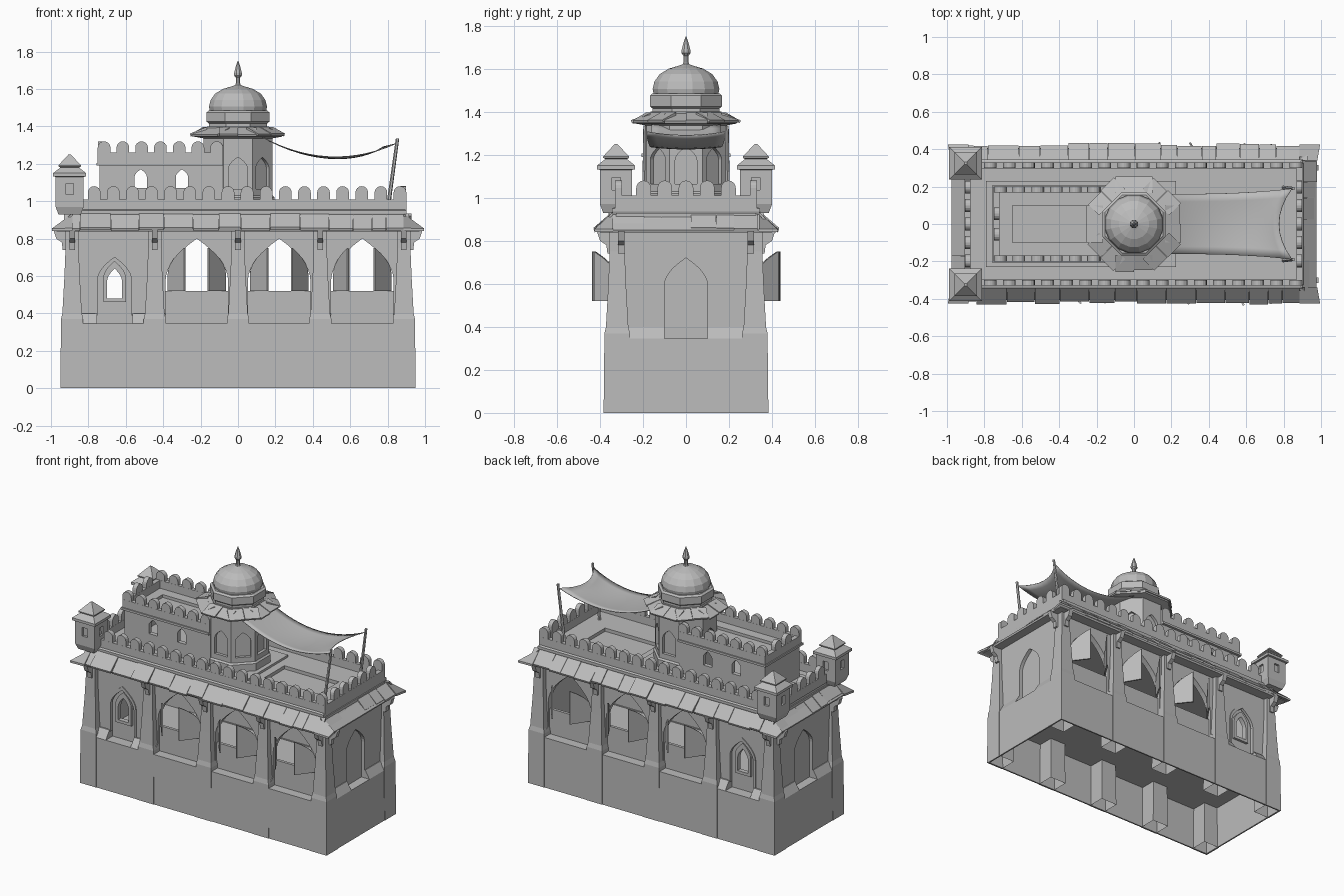
import bpy, bmesh, math, random
from mathutils import Matrix, Vector

random.seed(4)
if "Cube" in bpy.data.objects:
    bpy.data.objects.remove(bpy.data.objects["Cube"])

stone = bpy.data.materials.new("stone_grey")
stone.use_nodes = True
stone.diffuse_color = (0.5, 0.5, 0.5, 1)
stone.node_tree.nodes["Principled BSDF"].inputs["Base Color"].default_value = (0.5, 0.5, 0.5, 1)
SIDES = (-1, 1)


def make(name, bm):
    bmesh.ops.recalc_face_normals(bm, faces=bm.faces[:])
    mesh = bpy.data.meshes.new(name)
    bm.to_mesh(mesh)
    bm.free()
    mesh.materials.append(stone)
    obj = bpy.data.objects.new(name, mesh)
    bpy.context.collection.objects.link(obj)
    return obj


def loft(bm, rings):
    """Skin a stack of equal rings and cap both ends."""
    rows = [[bm.verts.new(p) for p in ring] for ring in rings]
    n = len(rows[0])
    for a, b in zip(rows, rows[1:]):
        for i in range(n):
            j = (i + 1) % n
            bm.faces.new((a[i], a[j], b[j], b[i]))
    bm.faces.new(rows[0][::-1])
    bm.faces.new(rows[-1])


def prism(bm, pts, depth, loc=(0, 0, 0), turn=0):
    """Polygon in local xz, thickened along local y, turned about z."""
    m = Matrix.Translation(loc) @ Matrix.Rotation(turn, 4, 'Z')
    loft(bm, [[m @ Vector((x, y, z)) for x, z in pts] for y in (-depth / 2, depth / 2)])


def tiers(bm, levels, cx=0, cy=0):
    """Stack of rectangles given as half width, half depth, height."""
    loft(bm, [[(cx + a * w, cy + b * d, z) for a, b in ((-1, -1), (1, -1), (1, 1), (-1, 1))]
              for w, d, z in levels])


def box(bm, x0, x1, y0, y1, z0, z1):
    w, d = (x1 - x0) / 2, (y1 - y0) / 2
    tiers(bm, [(w, d, z0), (w, d, z1)], x0 + w, y0 + d)


def lathe(bm, profile, n):
    """Flat-sided turned shape; radii are measured to the flats."""
    k = 1 / math.cos(math.pi / n)
    loft(bm, [[(r * k * math.cos((i + .5) * math.tau / n), r * k * math.sin((i + .5) * math.tau / n), z)
               for i in range(n)] for r, z in profile])


def arch(w, h, spring, steps=7):
    half = [(w / 2 * (1 - (i / steps) ** 1.9), spring + (h - spring) * i / steps) for i in range(steps + 1)]
    return [(-w / 2, 0), (w / 2, 0)] + half + [(-x, z) for x, z in half[-2::-1]]


def cut(targets, bm):
    cutter = make("cutter", bm)
    cutter.hide_render = True
    for obj in targets:
        mod = obj.modifiers.new("cut", 'BOOLEAN')
        mod.operation, mod.solver, mod.object = 'DIFFERENCE', 'EXACT', cutter
        dg = bpy.context.evaluated_depsgraph_get()
        mesh = bpy.data.meshes.new_from_object(obj.evaluated_get(dg))
        obj.modifiers.clear()
        obj.data = mesh
    bpy.data.objects.remove(cutter)


def solid(name, fn, *args):
    bm = bmesh.new()
    fn(bm, *args)
    return make(name, bm)


def cut_box(targets, *extent):
    bm = bmesh.new()
    box(bm, *extent)
    cut(targets, bm)


# Hollow plinth, flush with the pier feet, and the walls above
plinth = solid("plinth", tiers, [(.947, .38, 0), (.942, .376, .345), (.91, .335, .4)])
walls = solid("walls", box, -.905, .905, -.325, .325, .31, .93)
cut_box([plinth], -.937, .937, -.37, .37, -.1, .3)
cut_box([plinth, walls], -.86, .86, -.285, .285, .34, .9)

# Arcade openings, niches and small windows
BAYS = (-.22, .22, .665)
bm = bmesh.new()
for x in BAYS:
    prism(bm, arch(.335, .455, .23), 1, (x, 0, .345))
for s in SIDES:
    prism(bm, arch(.19, .375, .25), .1, (-.66, s * .35, .345))
    prism(bm, arch(.2, .375, .25), .1, (s * .93, 0, .345), math.pi / 2)
cut([plinth, walls], bm)
bm = bmesh.new()
prism(bm, arch(.08, .16, .09), 1, (-.66, 0, .48))
cut([walls], bm)


def arch_frame(name, outer, inner, depth, loc, lift):
    frame = solid(name, prism, outer, depth, loc)
    bm = bmesh.new()
    prism(bm, inner, depth * 2, (loc[0], loc[1], loc[2] + lift))
    cut([frame], bm)


for s in SIDES:
    arch_frame("window_frame", arch(.12, .22, .13), arch(.08, .16, .09), .025, (-.66, s * .305, .46), .02)
    arch_frame("niche_rim", arch(.21, .335, .2), arch(.18, .32, .2), .02, (-.66, s * .321, .39), -.01)

# Low sill walls and open shutters in the arcade
sills, shutters = bmesh.new(), bmesh.new()
leaf = [(0, 0), (.145, 0)] + [(.145 * (i / 5) ** 1.9, .09 + .14 * i / 5) for i in range(5, -1, -1)]
for x in BAYS:
    for s in SIDES:
        prism(sills, [(-.175, .34), (.175, .34), (.175, .52), (-.175, .52)], .02, (x, s * .3, 0))
        for h in SIDES:
            a = math.radians(random.uniform(50, 62))
            prism(shutters, leaf, .01, (x + h * .152, s * .31, .52),
                  math.atan2(s * math.sin(a), -h * math.cos(a)))
make("sill_walls", sills)
make("shutters", shutters)

# Tapered piers, open underneath, and their brackets
piers, brackets = bmesh.new(), bmesh.new()
bracket = [(-.02, .74), (.02, .74), (.025, .78), (.055, .8), (.07, .845), (-.02, .845)]
for x in (-.887, -.445, 0, .44, .887):
    for s in SIDES:
        tiers(piers, [(.063, .063, 0), (.059, .059, .37), (.052, .052, .4), (.041, .041, .6),
                      (.035, .035, .75), (.035, .035, .86)], x, s * .32)
        prism(brackets, bracket, .03, (x, s * .345, 0), s * math.pi / 2)
        if abs(x) > .8:
            prism(brackets, bracket, .03, (x + math.copysign(.03, x), s * .3, 0), 0 if x > 0 else math.pi)
bottoms = [f for f in piers.faces if max(v.co.z for v in f.verts) < .01]
bmesh.ops.delete(piers, geom=bottoms, context='FACES_ONLY')
make("piers", piers)
make("brackets", brackets)

# Sloping eave with uneven stone slabs
solid("eave", tiers, [(.88, .31, .84), (.97, .4, .838), (.975, .405, .85), (.88, .34, .93)])
slabs = bmesh.new()
for length, reach, turns in ((.93, .34, SIDES), (.36, .885, (0, 2))):
    for t in turns:
        u = -length
        while u < length - .02:
            w = min(random.uniform(.07, .17), length - u)
            tip, lift = random.uniform(.068, .088), random.uniform(-.004, .006)
            section = [(reach, .92 + lift), (reach + tip, .842 + lift), (reach + tip + .005, .856 + lift),
                       (reach, .934 + lift)]
            m = Matrix.Rotation(t * math.pi / 2, 3, 'Z') @ Vector((0, u + w / 2, 0))
            prism(slabs, section, w * .98, m, t * math.pi / 2)
            u += w
make("eave_slabs", slabs)
corners = bmesh.new()
for x in SIDES:
    for y in SIDES:
        loft(corners, [[(x * a, y * b, z + d) for a, b, z in
                        ((.885, .34, .92), (.98, .34, .842), (.995, .425, .84), (.885, .425, .842))]
                       for d in (0, .014)])
make("eave_corners", corners)

# Roof deck with a shallow sunken panel
deck = solid("roof_deck", tiers, [(.885, .335, .9), (.9, .345, .935), (.9, .345, .95), (.89, .335, .955)])
cut_box([deck], .28, .7, -.11, .11, .932, 1)


# Crenellated parapets
def parapet(name, x0, x1, y0, y1, z0, z1, top):
    bm = bmesh.new()
    t = .032
    for a, b in ((y0, y0 + t), (y1 - t, y1)):
        box(bm, x0, x1, a, b, z0, z1)
    for a, b in ((x0, x0 + t), (x1 - t, x1)):
        box(bm, a, b, y0 + t, y1 - t, z0, z1)
    h, r = top - z1, .034
    tooth = [(-r, -.01), (r, -.01)] + [(r * math.cos(i * math.pi / 8), h - r + r * math.sin(i * math.pi / 8))
                                      for i in range(9)]
    for lo, hi, along in ((x0, x1, True), (y0, y1, False)):
        n = round((hi - lo - .07) / .103)
        for i in range(n + 1):
            u = lo + r + (hi - lo - 2 * r) * i / n
            for side in ((y0 + t / 2, y1 - t / 2) if along else (x0 + t / 2, x1 - t / 2)):
                if along:
                    prism(bm, tooth, t * .96, (u, side, z1))
                elif 0 < i < n:
                    prism(bm, tooth, t * .96, (side, u, z1), math.pi / 2)
    return make(name, bm)


parapet("main_parapet", -.905, .9, -.33, .33, .95, 1.01, 1.08)
parapet("pavilion_parapet", -.75, -.08, -.2, .2, 1.19, 1.26, 1.32)

# Upper pavilion with see-through windows and a sunken roof panel
solid("pavilion_step", box, -.79, .225, -.23, .23, .95, .97)
pavilion = solid("pavilion", box, -.74, -.08, -.19, .19, .96, 1.2)
cut_box([pavilion], -.71, -.2, -.16, .16, .98, 1.17)
bm = bmesh.new()
for x in (-.52, -.3):
    prism(bm, arch(.065, .1, .06), 1, (x, 0, 1.07))
cut([pavilion], bm)
cornice = solid("pavilion_cornice", box, -.757, -.08, -.208, .208, 1.19, 1.205)
cut_box([pavilion, cornice], -.65, -.1, -.1, .1, 1.185, 1.3)

# Octagonal tower, eave, drum, dome and finial
tower = solid("tower", lathe, [(.195, .95), (.195, 1.02), (.185, 1.03), (.185, 1.36)], 8)
bm = bmesh.new()
for i in range(8):
    a = i * math.pi / 4
    prism(bm, arch(.1, .17, .11), .04, (.185 * math.cos(a), .185 * math.sin(a), 1.065), a + math.pi / 2)
cut([tower], bm)
solid("tower_eave", lathe, [(.18, 1.335), (.235, 1.345), (.24, 1.355), (.165, 1.382), (.165, 1.4)], 8)
bm = bmesh.new()
for i in range(16):
    a, side = (i // 2) * math.pi / 4, (i % 2 - .5) * .1
    d, lift = random.uniform(.24, .253), random.uniform(0, .006)
    pts = [(.165, 1.378 + lift), (d, 1.345 + lift), (d + .004, 1.356 + lift), (.165, 1.392 + lift)]
    prism(bm, pts, .098, (-side * math.sin(a), side * math.cos(a), 0), a)
make("tower_eave_slabs", bm)
solid("drum", lathe, [(.155, 1.38), (.155, 1.415), (.168, 1.425), (.168, 1.475), (.155, 1.485)], 8)
solid("dome", lathe, [(.148, 1.47), (.155, 1.505), (.147, 1.54), (.122, 1.575), (.08, 1.6), (.03, 1.615),
                      (.012, 1.622)], 16)
solid("finial", lathe, [(.02, 1.605), (.012, 1.63), (.012, 1.66), (.021, 1.672), (.021, 1.685),
                        (.012, 1.72), (.002, 1.75)], 8)

# Corner turrets with slot windows
for s in SIDES:
    turret = solid("corner_turret", tiers, [(w, w, z) for w, z in (
        (.06, .93), (.075, .97), (.075, 1.13), (.088, 1.132), (.088, 1.15), (.05, 1.18), (.06, 1.185),
        (.06, 1.192), (.006, 1.25))], -.9, s * .325)
    bm = bmesh.new()
    for i in range(4):
        a = i * math.pi / 2
        prism(bm, [(-.02, 1.035), (.02, 1.035), (.02, 1.095), (-.02, 1.095)], .03,
              (-.9 + .075 * math.cos(a), s * .325 + .075 * math.sin(a), 0), a + math.pi / 2)
    cut([turret], bm)

# Sagging cloth canopy on two leaning poles
bm = bmesh.new()
bmesh.ops.create_grid(bm, x_segments=14, y_segments=8, size=1)
for vert in bm.verts:
    u, v = (vert.co.x + 1) / 2, vert.co.y
    vert.co = (.12 + .725 * u - .07 * u ** 4 * (1 - v * v), v * (.16 + .03 * u ** 3),
               1.35 - .4 * u + .36 * u * u - .018 * u * (1 - v * v))
canopy = make("canopy", bm)
canopy.modifiers.new("cloth", 'SOLIDIFY').thickness = .004
canopy.data.polygons.foreach_set("use_smooth", [True] * len(canopy.data.polygons))
poles = bmesh.new()
for s in SIDES:
    a, b = Vector((.8, s * .195, .95)), Vector((.853, s * .19, 1.335))
    turn = (b - a).to_track_quat('Z', 'Y').to_matrix().to_4x4()
    bmesh.ops.create_cone(poles, cap_ends=True, segments=6, radius1=.011, radius2=.009, depth=(b - a).length,
                          matrix=Matrix.Translation((a + b) / 2) @ turn)
make("canopy_poles", poles)
